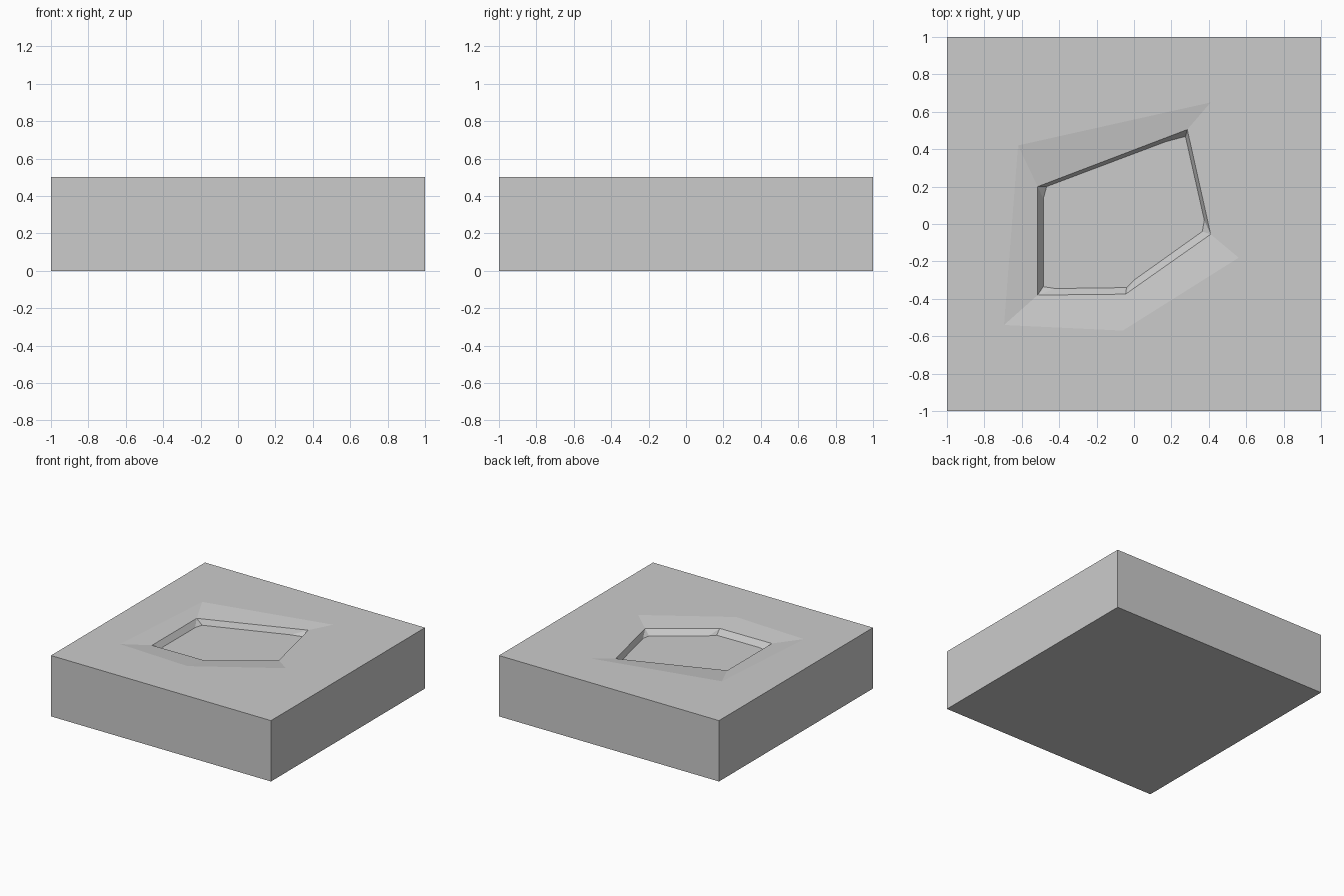
import bpy, bmesh

if "Cube" in bpy.data.objects:
    bpy.data.objects.remove(bpy.data.objects["Cube"])

TOP, RIM_Z, FLOOR_Z = 0.5, 0.477, 0.433

# Outlines, clockwise from the back-left corner
square = [(-1, 1), (1, 1), (1, -1), (-1, -1)]
outer = [(-0.62, 0.42), (0.41, 0.65), (0.56, -0.18), (-0.06, -0.57), (-0.695, -0.54)]
rim = [(-0.515, 0.20), (0.285, 0.505), (0.41, -0.055), (-0.045, -0.375), (-0.515, -0.38)]
# Two floor points per rim corner (clipped corners)
floor = [(-0.485, 0.135), (-0.467, 0.20), (0.17, 0.44), (0.275, 0.468), (0.376, 0.02),
         (0.365, -0.04), (0.0, -0.30), (-0.04, -0.34), (-0.42, -0.345), (-0.485, -0.335)]

bm = bmesh.new()


def ring(points, z):
    return [bm.verts.new((x, y, z)) for x, y in points]


def loop_edges(verts):
    return [bm.edges.new((v, verts[(i + 1) % len(verts)])) for i, v in enumerate(verts)]


def bridge(a, b):
    n = len(a)
    for i in range(n):
        j = (i + 1) % n
        bm.faces.new((a[i], a[j], b[j], b[i]))


# Block sides and underside
base, top = ring(square, 0), ring(square, TOP)
bm.faces.new(base)
bridge(base, top)

# Flat top around the pocket
out = ring(outer, TOP)
edges = [e for e in bm.edges if e.verts[0] in top and e.verts[1] in top]
bmesh.ops.triangle_fill(bm, use_beauty=True, use_dissolve=False,
                        edges=edges + loop_edges(out))

# Shallow slope down to the rim
lip = ring(rim, RIM_Z)
bridge(out, lip)

# Steep pocket walls and floor
bed = ring(floor, FLOOR_Z)
bm.faces.new(bed)
for i in range(5):
    j = (i + 1) % 5
    bm.faces.new((lip[i], bed[2 * i], bed[2 * i + 1]))
    bm.faces.new((lip[i], lip[j], bed[2 * j], bed[2 * i + 1]))

bmesh.ops.recalc_face_normals(bm, faces=bm.faces)
mesh = bpy.data.meshes.new("recessed_block")
bm.to_mesh(mesh)
bm.free()
bpy.context.collection.objects.link(bpy.data.objects.new("recessed_block", mesh))
